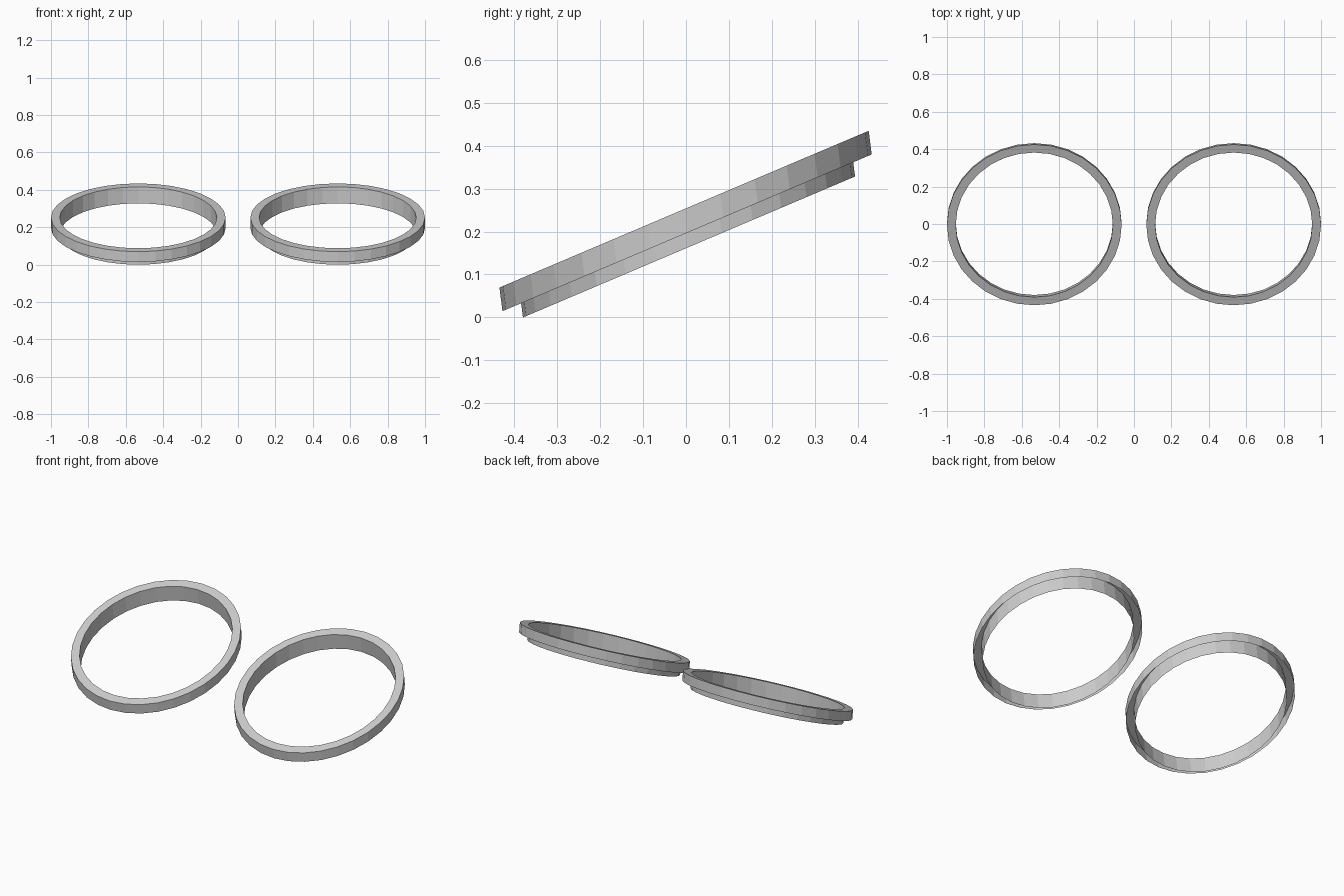
import bpy, bmesh
from math import sin, cos, tau, radians

cube = bpy.data.objects.get("Cube")
if cube:
    bpy.data.objects.remove(cube, do_unlink=True)

grey = bpy.data.materials.new("plain_grey")
grey.use_nodes = True
colour = (0.6, 0.6, 0.6, 1)
grey.diffuse_color = colour
grey.node_tree.nodes["Principled BSDF"].inputs["Base Color"].default_value = colour

SIDES = 32
TILT = radians(23)
# Open stepped section: radius, centre y, centre z of each loop
SECTION = [
    (0.467, 0.0025, 0.197),   # bottom of outer wall
    (0.467, -0.0045, 0.252),  # top outer edge
    (0.42, -0.0045, 0.252),   # top inner edge
    (0.42, 0.007, 0.164),     # bottom of inner lip
]


def tilted_ring(name, x):
    """Sweep the section round a tilted circle."""
    bm = bmesh.new()
    loops = []
    for r, cy, cz in SECTION:
        angles = [tau * i / SIDES for i in range(SIDES)]
        loops.append([bm.verts.new((r * cos(a),
                                    cy + r * sin(a) * cos(TILT),
                                    cz + r * sin(a) * sin(TILT))) for a in angles])
    for low, high in zip(loops, loops[1:]):
        for i in range(SIDES):
            j = (i + 1) % SIDES
            bm.faces.new((low[i], low[j], high[j], high[i]))
    mesh = bpy.data.meshes.new(name)
    bm.to_mesh(mesh)
    bm.free()
    mesh.materials.append(grey)
    ring = bpy.data.objects.new(name, mesh)
    ring.location.x = x
    bpy.context.collection.objects.link(ring)


for side, sign in (("left", 1), ("right", -1)):
    tilted_ring(side + "_ring", sign * 0.533)
